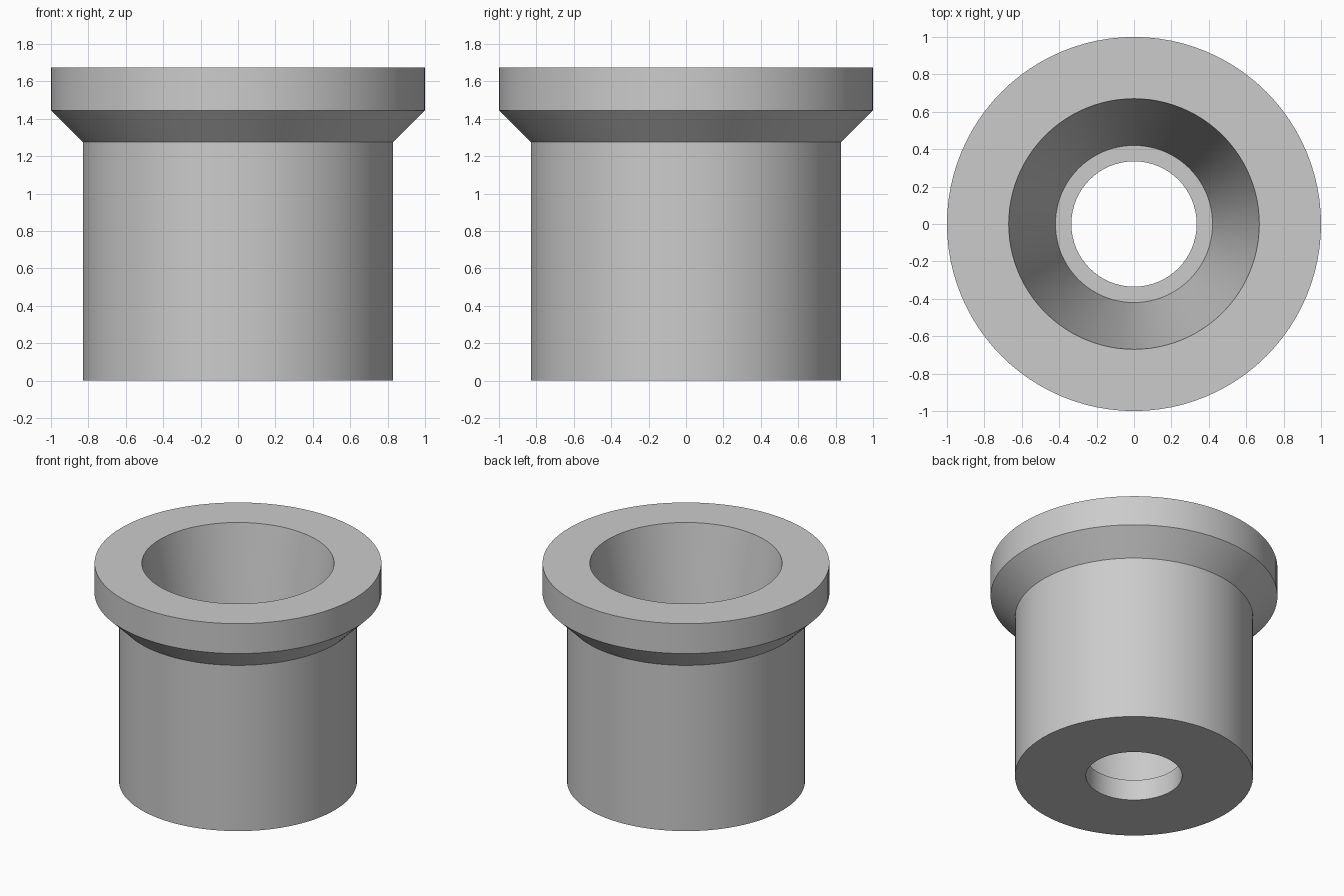
import bpy
import bmesh
import math

cube = bpy.data.objects.get("Cube")
if cube:
    bpy.data.objects.remove(cube, do_unlink=True)

SEGMENTS = 96

# Plain grey metal
grey = bpy.data.materials.new("grey_metal")
grey.use_nodes = True
colour = (0.6, 0.6, 0.6, 1)
grey.diffuse_color = colour
grey.node_tree.nodes["Principled BSDF"].inputs["Base Color"].default_value = colour

# Closed cross-section as (radius, height): outside, rim, tapered bore, ledge, hole
profile = [
    (0.335, 0), (0.83, 0),
    (0.83, 1.275), (1, 1.445), (1, 1.675),
    (0.67, 1.675), (0.42, 0.16), (0.335, 0.16),
]

# Revolve the section around z
bm = bmesh.new()
rings = []
for radius, height in profile:
    ring = []
    for i in range(SEGMENTS):
        a = math.tau * i / SEGMENTS
        ring.append(bm.verts.new((radius * math.cos(a), radius * math.sin(a), height)))
    rings.append(ring)
for k, lower in enumerate(rings):
    upper = rings[(k + 1) % len(rings)]
    for i in range(SEGMENTS):
        j = (i + 1) % SEGMENTS
        bm.faces.new((lower[i], lower[j], upper[j], upper[i]))
bmesh.ops.recalc_face_normals(bm, faces=bm.faces)

mesh = bpy.data.meshes.new("flanged_bushing")
bm.to_mesh(mesh)
bm.free()
mesh.materials.append(grey)
bushing = bpy.data.objects.new("flanged_bushing", mesh)
bpy.context.collection.objects.link(bushing)

# Smooth round walls, crisp rims
bpy.ops.object.select_all(action="DESELECT")
bushing.select_set(True)
bpy.context.view_layer.objects.active = bushing
bpy.ops.object.shade_smooth_by_angle(angle=math.radians(30))
